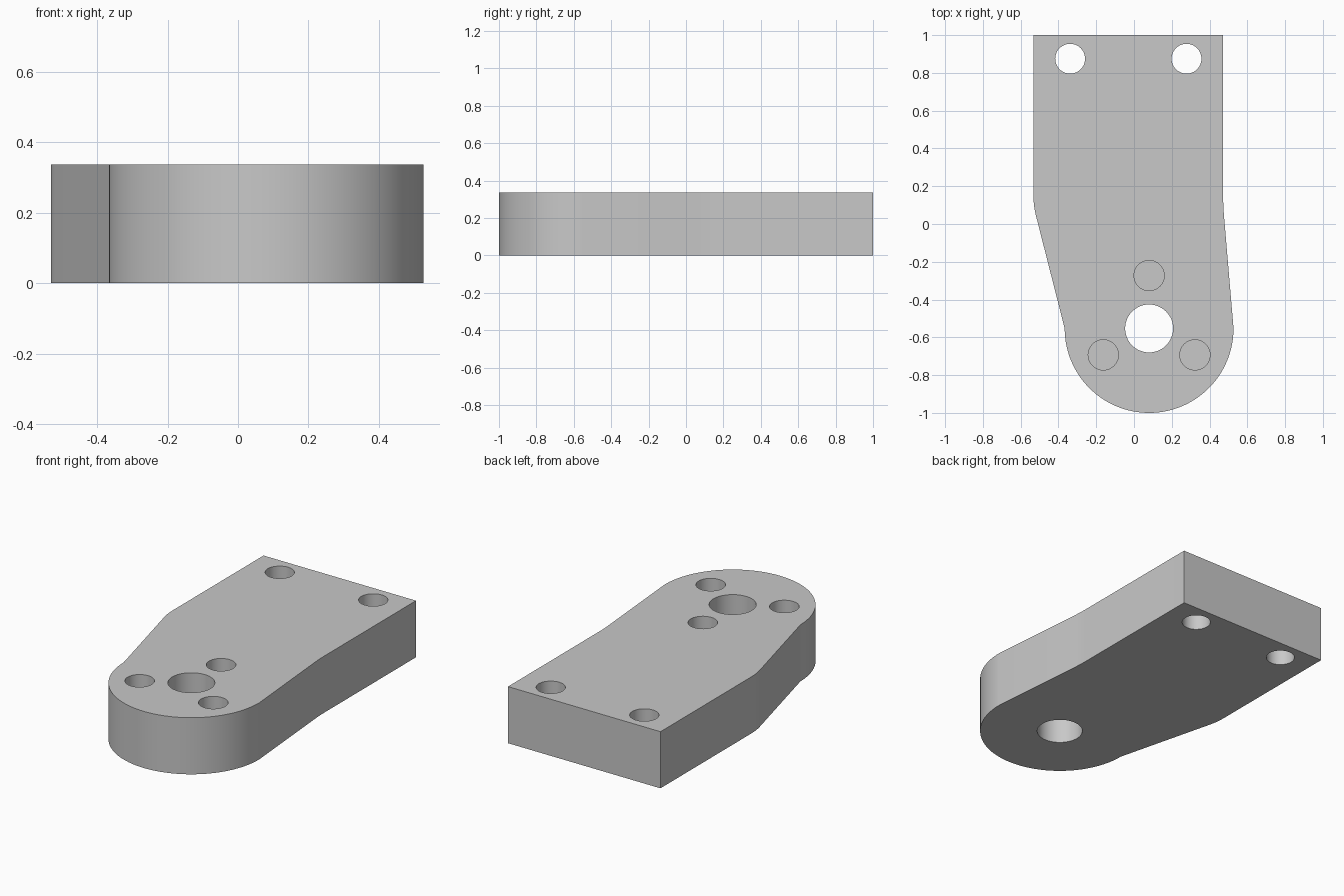
import bpy
import bmesh
from math import cos, sin, pi, radians
from mathutils import Vector

if "Cube" in bpy.data.objects:
    bpy.data.objects.remove(bpy.data.objects["Cube"], do_unlink=True)

THICK = 0.337
POCKET = 0.24
HUB = Vector((0.08, -0.553))
HUB_R = 0.447

grey = bpy.data.materials.new("plain grey")
grey.use_nodes = True
colour = (0.58, 0.58, 0.58, 1)
grey.diffuse_color = colour
grey.node_tree.nodes["Principled BSDF"].inputs["Base Color"].default_value = colour


def prism(name, points, z0, z1):
    """Extrude a closed counter-clockwise outline from z0 to z1."""
    bm = bmesh.new()
    face = bm.faces.new([bm.verts.new((p[0], p[1], z0)) for p in points])
    top = bmesh.ops.extrude_face_region(bm, geom=[face])["geom"]
    verts = [v for v in top if isinstance(v, bmesh.types.BMVert)]
    bmesh.ops.translate(bm, verts=verts, vec=(0, 0, z1 - z0))
    bmesh.ops.recalc_face_normals(bm, faces=bm.faces)
    mesh = bpy.data.meshes.new(name)
    bm.to_mesh(mesh)
    bm.free()
    mesh.materials.append(grey)
    obj = bpy.data.objects.new(name, mesh)
    bpy.context.collection.objects.link(obj)
    return obj


def arc(centre, radius, start, end, steps):
    angles = [start + (end - start) * i / steps for i in range(steps + 1)]
    return [centre + radius * Vector((cos(a), sin(a))) for a in angles]


def rounded(before, corner, after, reach=0.05, steps=4):
    """Soften a corner between two straight edges."""
    a = corner + (before - corner).normalized() * reach
    b = corner + (after - corner).normalized() * reach
    ts = [i / steps for i in range(steps + 1)]
    return [a * (1 - t) ** 2 + corner * 2 * t * (1 - t) + b * t * t for t in ts]


# Plate outline: square back end, tapering sides, round front hub
back_right, back_left = Vector((-0.532, 1)), Vector((0.472, 1))
bend_right, bend_left = Vector((-0.532, 0.095)), Vector((0.472, 0.095))
hub_arc = arc(HUB, HUB_R, 0, -pi, 64)
outline = [back_right, back_left]
outline += rounded(back_left, bend_left, hub_arc[0])
outline += hub_arc
outline += rounded(hub_arc[-1], bend_right, back_right)
plate = prism("mounting_plate", outline[::-1], 0, THICK)

# Holes: centre, radius, floor height
holes = [(HUB, 0.127, -0.1)]
holes += [(Vector((x, 0.875)), 0.079, -0.1) for x in (-0.338, 0.278)]
for a in (90, 210, 330):
    spot = HUB + 0.28 * Vector((cos(radians(a)), sin(radians(a))))
    holes.append((spot, 0.08, THICK - POCKET))

bpy.context.view_layer.objects.active = plate
for centre, radius, floor in holes:
    cutter = prism("hole_cutter", arc(centre, radius, 0, 2 * pi, 48)[:-1], floor, THICK + 0.1)
    cutter.hide_render = True
    mod = plate.modifiers.new("hole", "BOOLEAN")
    mod.operation = "DIFFERENCE"
    mod.solver = "EXACT"
    mod.object = cutter
    bpy.ops.object.modifier_apply(modifier=mod.name)
    bpy.data.objects.remove(cutter, do_unlink=True)

# Smooth curved walls, crisp rims
bpy.ops.object.select_all(action="DESELECT")
plate.select_set(True)
bpy.ops.object.shade_smooth_by_angle(angle=radians(10))
